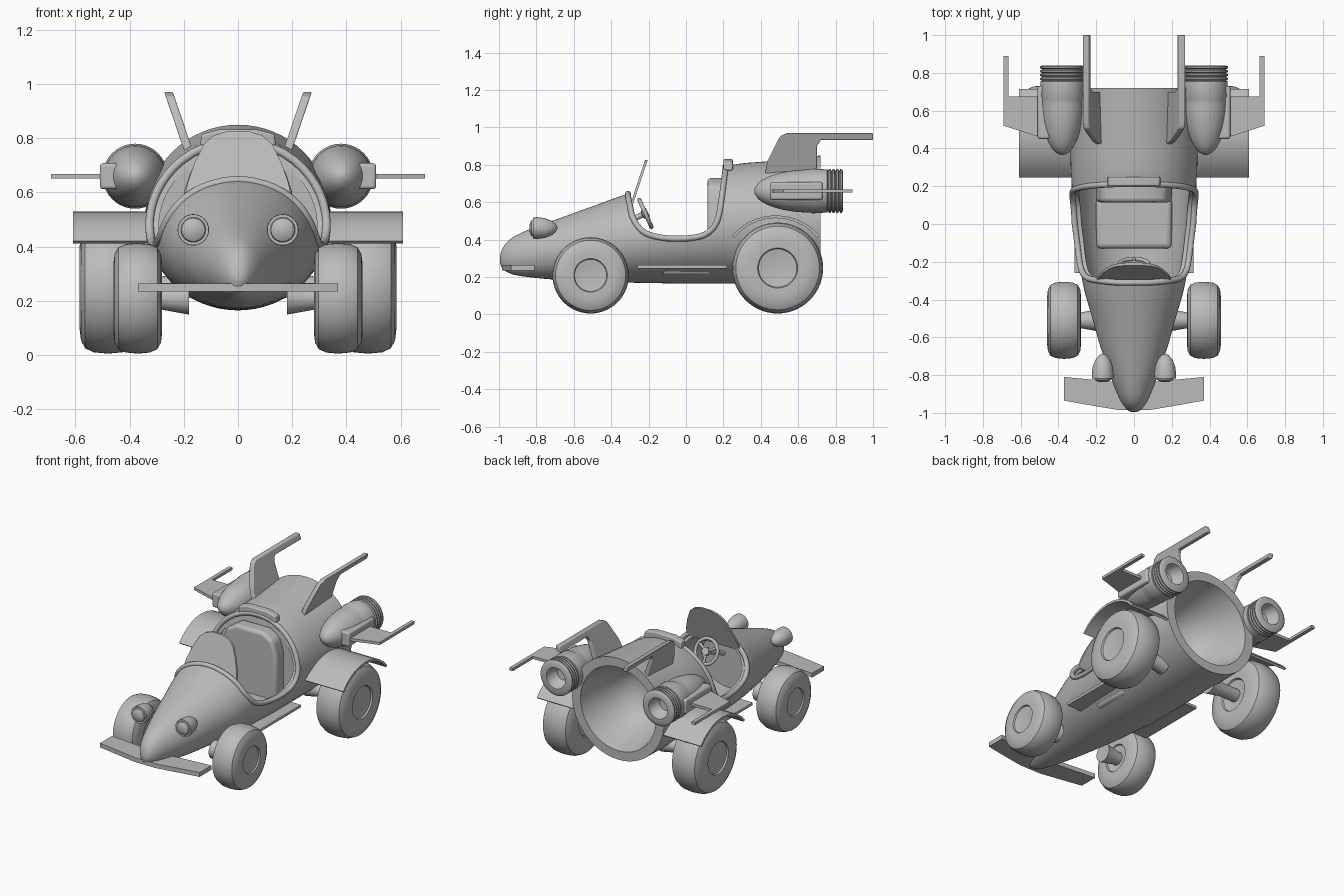
import bpy, bmesh, math
from mathutils import Vector

if "Cube" in bpy.data.objects:
    bpy.data.objects.remove(bpy.data.objects["Cube"])

grey = bpy.data.materials.new("plain_grey")
COLOUR = (0.5, 0.5, 0.5, 1)
grey.diffuse_color = COLOUR
grey.use_nodes = True
for node in grey.node_tree.nodes:
    if node.type == 'BSDF_PRINCIPLED':
        node.inputs["Base Color"].default_value = COLOUR


def shade(me, angle=35):
    for p in me.polygons:
        p.use_smooth = True
    me.set_sharp_from_angle(angle=math.radians(angle))


def make(name, verts, faces):
    bm = bmesh.new()
    vs = [bm.verts.new(v) for v in verts]
    for f in faces:
        bm.faces.new([vs[i] for i in f])
    bmesh.ops.recalc_face_normals(bm, faces=bm.faces)
    me = bpy.data.meshes.new(name)
    bm.to_mesh(me)
    bm.free()
    me.materials.append(grey)
    shade(me)
    ob = bpy.data.objects.new(name, me)
    bpy.context.collection.objects.link(ob)
    return ob


def loft(name, rings):
    """Closed skin through equal-sized rings, capped at both ends."""
    n = len(rings[0])
    verts = [p for r in rings for p in r]
    faces = [(i * n + j, i * n + (j + 1) % n, (i + 1) * n + (j + 1) % n, (i + 1) * n + j)
             for i in range(len(rings) - 1) for j in range(n)]
    faces += [range(n), range(len(verts) - n, len(verts))]
    return make(name, verts, faces)


def lathe(name, profile, origin, axis, n=40):
    """Spin (radius, distance) pairs around an axis through origin."""
    axis = Vector(axis).normalized()
    u = axis.orthogonal().normalized()
    v = axis.cross(u)
    ang = [2 * math.pi * k / n for k in range(n)]
    return loft(name, [[Vector(origin) + axis * t + max(r, 0.002) * (u * math.cos(a) + v * math.sin(a))
                        for a in ang] for r, t in profile])


def prism(name, outline, place, a, b, bevel=0):
    """Extrude a 2D outline from depth a to b, with place() mapping to space."""
    ob = loft(name, [[place(u, v, d) for u, v in outline] for d in (a, b)])
    if bevel:
        m = ob.modifiers.new("round", 'BEVEL')
        m.width, m.segments = bevel, 3
    return ob


def box(name, x, y, z, bevel=0.01):
    return prism(name, [(x[0], y[0]), (x[1], y[0]), (x[1], y[1]), (x[0], y[1])],
                 lambda u, v, d: (u, v, d), z[0], z[1], bevel)


def tube(name, points, radius, cyclic=False):
    cu = bpy.data.curves.new(name, 'CURVE')
    cu.dimensions = '3D'
    cu.bevel_depth, cu.bevel_resolution, cu.use_fill_caps = radius, 3, True
    sp = cu.splines.new('POLY')
    sp.points.add(len(points) - 1)
    for p, q in zip(sp.points, points):
        p.co = (*q, 1)
    sp.use_cyclic_u = cyclic
    cu.materials.append(grey)
    ob = bpy.data.objects.new(name, cu)
    bpy.context.collection.objects.link(ob)
    return ob


def spline(pts, t):
    """Catmull-Rom through tuples; t runs 0..len-1."""
    i = min(int(t), len(pts) - 2)
    f = t - i
    p = [Vector(pts[max(0, min(len(pts) - 1, i + k))]) for k in (-1, 0, 1, 2)]
    return 0.5 * (2 * p[1] + (p[2] - p[0]) * f + (2 * p[0] - 5 * p[1] + 4 * p[2] - p[3]) * f * f
                  + (3 * p[1] - p[0] - 3 * p[2] + p[3]) * f ** 3)


# Body stations: y, bottom, top, half width
STATIONS = [(-.995, .275, .305, .015), (-.98, .245, .355, .04), (-.93, .215, .41, .075),
            (-.82, .197, .462, .12), (-.66, .183, .52, .175), (-.5, .175, .578, .22),
            (-.31, .17, .645, .272), (0, .165, .735, .318), (.25, .165, .80, .332),
            (.45, .167, .82, .34), (.72, .17, .85, .342)]


def station(y):
    for i, (a, b) in enumerate(zip(STATIONS, STATIONS[1:])):
        if y <= b[0]:
            f = max(0, (y - a[0]) / (b[0] - a[0]))
            return [p + (q - p) * f for p, q in zip(a, b)]
    return STATIONS[-1]


def ring(s, inset=0, n=64):
    y, lo, hi, w = s
    return [(math.cos(t) * (w - inset), y, (lo + hi) / 2 + math.sin(t) * ((hi - lo) / 2 - inset))
            for t in (2 * math.pi * k / n for k in range(n))]


# Body shell with rear exhaust bowl
rings = [ring(spline(STATIONS, k / 4)) for k in range(4 * len(STATIONS) - 3)]
rings += [ring((y, .51 - r, .51 + r, r)) for r, y in
          [(.28, .72), (.27, .67), (.245, .58), (.215, .5), (.18, .43), (.13, .38), (.06, .36)]]
body = loft("body", rings)

# Cockpit opening: side outline, then hollow
OPENING = [(-.315, .66), (-.30, .587), (-.28, .507), (-.22, .437), (-.11, .408), (.02, .408),
           (.11, .432), (.165, .496), (.19, .613), (.215, .81)]
edge = [spline(OPENING, k / 8) for k in range(8 * len(OPENING) - 7)]
side = lambda u, v, d: (d, u, v)
cutters = [prism("opening_cutter", [(-.33, 1.2)] + [tuple(p) for p in edge] + [(.23, 1.2)], side, -.6, .6),
           loft("hollow_cutter", [ring(station(-.45 + .065 * k), .035) for k in range(11)])]
for c in cutters:
    c.hide_render = True
    m = body.modifiers.new("cut", 'BOOLEAN')
    m.operation, m.solver, m.object = 'DIFFERENCE', 'EXACT', c
bpy.context.view_layer.update()
body.data = bpy.data.meshes.new_from_object(body.evaluated_get(bpy.context.evaluated_depsgraph_get()))
body.modifiers.clear()
shade(body.data)
for c in cutters:
    bpy.data.objects.remove(c)

# Cockpit rim follows the opening over the skin
half = []
for y, z in edge:
    _, lo, hi, w = station(y)
    q = (z - (lo + hi) / 2) / ((hi - lo) / 2)
    if abs(q) < 1:
        half.append((w * math.sqrt(1 - q * q), y, z))


def arc(p):
    """Points over the top of the body from +x to -x, leaving out the ends."""
    _, lo, hi, w = station(p[1])
    a = math.acos(min(1, p[0] / w))
    return [(w * math.cos(t), p[1], (lo + hi) / 2 + (hi - lo) / 2 * math.sin(t))
            for t in (a + (math.pi - 2 * a) * k / 10 for k in range(1, 10))]


rim = half + arc(half[-1]) + [(-x, y, z) for x, y, z in reversed(half)] + arc(half[0])[::-1]
tube("cockpit_rim", rim, .016, True)

# Seat, headrest, windshield
box("seat_cushion", (-.2, .2), (-.13, .14), (.21, .30), .025)
prism("seat_back", [(-.2, .22), (.2, .22), (.2, .6), (.17, .69), (.1, .73), (-.1, .73), (-.17, .69), (-.2, .6)],
      lambda u, v, d: (u, d, v), .115, .215, .02)
prism("headrest", [(-.14, .77), (.14, .77), (.135, .815), (.07, .832), (-.07, .832), (-.135, .815)],
      lambda u, v, d: (u, d, v), .2, .25, .008)
glass = [(.2, .57), (.185, .64), (.16, .71), (.125, .78), (.09, .81), (.04, .826)]
prism("windshield", glass + [(-x, z) for x, z in reversed(glass)],
      lambda u, v, d: (u, -.3 + (v - .58) * .33 + d, v), 0, .014)

# Steering wheel
centre = Vector((0, -.217, .54))
fwd = Vector((0, -.91, -.41))
up = Vector((0, -.41, .91))
spoke = lambda a, r: centre + r * (math.cos(a) * Vector((1, 0, 0)) + math.sin(a) * up)
tube("steering_rim", [spoke(2 * math.pi * k / 32, .08) for k in range(32)], .011, True)
for k in range(3):
    tube("steering_spoke", [centre, spoke(math.radians(120 * k - 90), .08)], .009)
lathe("steering_column", [(0, -.015), (.025, -.015), (.025, .015), (.015, .02), (.015, .2), (0, .2)], centre, fwd)

# Front wing
lead = [(.37, -.935), (.2, -.965), (.08, -.985)]
prism("front_wing", [(-.37, -.81), (-.1, -.835), (.1, -.835), (.37, -.81)] + lead
      + [(-x, y) for x, y in reversed(lead)], lambda u, v, d: (u, v, d), .235, .264)

TYRE = [(0, .8), (.22, .8), (.42, .88), (.44, .98), (.62, 1), (.8, .95), (.92, .8), (.98, .5), (1, 0)]
TYRE += [(r, -t) for r, t in reversed(TYRE[:-1])]


def wheel(name, s, x, y, r, width):
    lathe(name + "_wheel", [(a * r, b * width / 2) for a, b in TYRE], (s * x, y, r + .005), (s, 0, 0), 56)
    lathe(name + "_axle", [(.06, 0), (.042, .1), (.042, x - .18)], (s * .18, y, r + .005), (s, 0, 0), 24)


for s, tag in ((1, "left"), (-1, "right")):
    wheel(tag + "_front", s, .37, -.51, .204, .18)
    wheel(tag + "_rear", s, .48, .49, .243, .21)

    # Fender arch
    arch = [(math.radians(40 + 10 * k)) for k in range(11)]
    prism(tag + "_fender", [(.48 + r * math.cos(a), .224 + r * math.sin(a))
                            for r, run in ((.306, arch), (.291, arch[::-1])) for a in run],
          side, s * .28, s * .61)

    # Side step
    box(tag + "_side_step", (s * .18, s * .315), (-.26, .22), (.245, .265), .004)

    # Headlight with raised lens
    lathe(tag + "_headlight", [(0, -.012), (.025, -.01), (.043, 0), (.046, .008), (.057, .008), (.058, .03),
                               (.053, .07), (.04, .105), (.02, .13), (0, .138)],
          (s * .165, -.825, .462), (0, 1, 0), 32)

    # Jet pod with ribbed nozzle
    pod = [(.115 * math.sin(a), .30 * (1 - math.cos(a))) for a in (math.pi * k / 24 for k in range(13))]
    pod += [(.12, .31), (.115, .39)]
    for k in range(4):
        t = .395 + .02 * k
        pod += [(.108, t), (.118, t + .005), (.118, t + .013), (.108, t + .018)]
    pod += [(.105, .475), (.07, .475), (.06, .42), (.04, .4), (0, .395)]
    lathe(tag + "_jet", pod, (s * .38, .365, .66), (0, 1, 0), 40)

    # Jet wing and its root
    box(tag + "_jet_wing_root", (s * .44, s * .51), (.45, .73), (.612, .708), .012)
    prism(tag + "_jet_wing", [(.42, .44), (.5, .46), (.69, .52), (.69, .89), (.665, .89), (.665, .675), (.42, .675)],
          lambda u, v, d: (s * u, v, d), .651, .669)

    # Tail fin leaning outwards with a long trailing tip
    prism(tag + "_tail_fin", [(.42, .74), (.435, .82), (.49, .93), (.505, .955), (.54, .97), (1, .97), (1, .933),
                              (.72, .933), (.70, .9), (.70, .74)],
          lambda u, v, d: (s * (.178 + (v - .74) * .34 + d), u, v), -.016, .016, .005)
